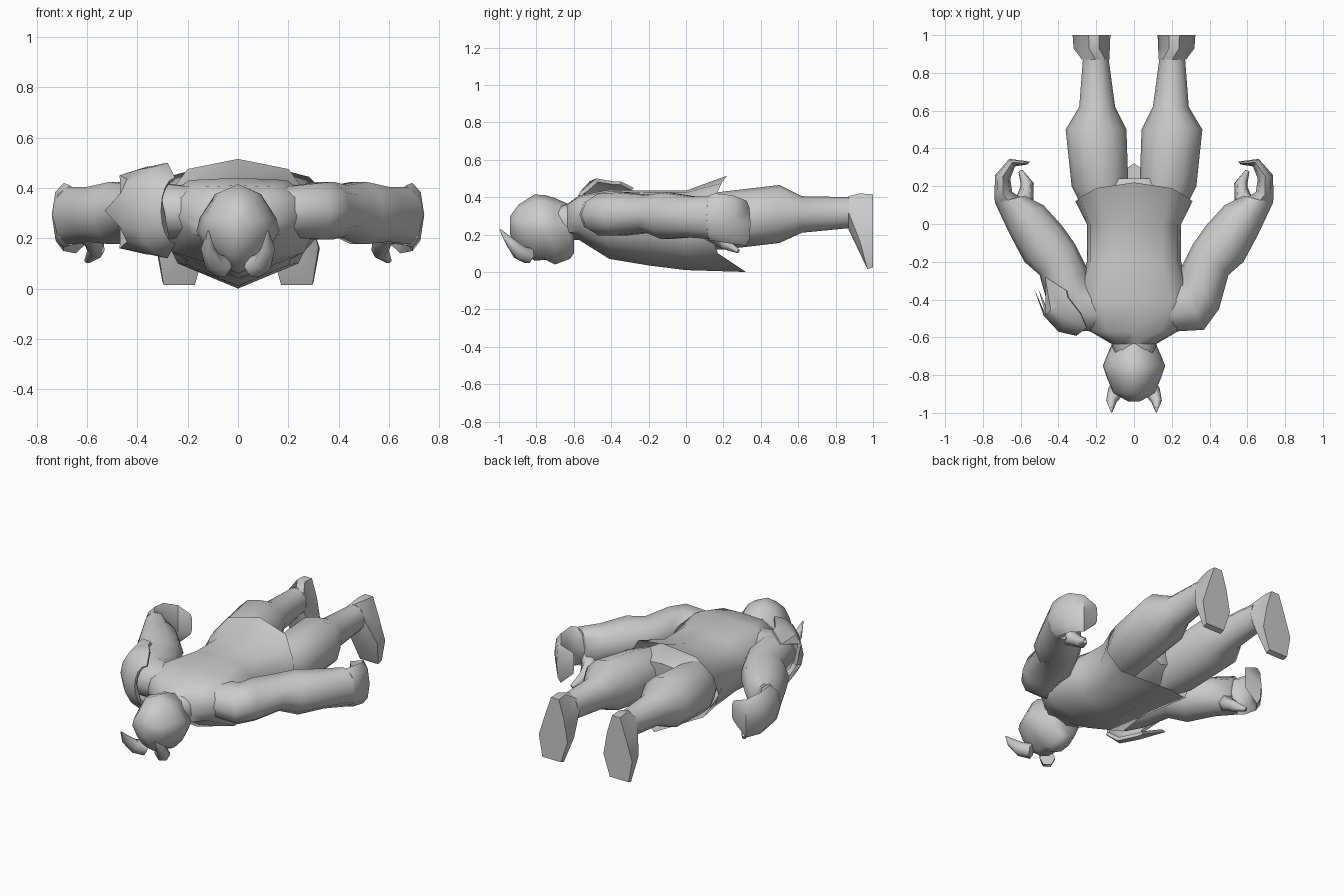
import bpy, bmesh, math
from mathutils import Vector

if "Cube" in bpy.data.objects:
    bpy.data.objects.remove(bpy.data.objects["Cube"])


def loft(name, rings, side=1, caps=(True, True), angle=50):
    """Skin a list of equal-length point rings; side=-1 mirrors across x."""
    bm = bmesh.new()
    vs = [[bm.verts.new((p[0] * side, p[1], p[2])) for p in r] for r in rings]
    n = len(vs[0])
    for a, b in zip(vs, vs[1:]):
        for i in range(n):
            j = (i + 1) % n
            bm.faces.new((a[i], a[j], b[j], b[i]))
    if caps[0]:
        bm.faces.new(vs[0])
    if caps[1]:
        bm.faces.new(vs[-1])
    bmesh.ops.recalc_face_normals(bm, faces=bm.faces)
    me = bpy.data.meshes.new(name)
    bm.to_mesh(me)
    bm.free()
    ob = bpy.data.objects.new(name, me)
    bpy.context.collection.objects.link(ob)
    bpy.ops.object.select_all(action='DESELECT')
    ob.select_set(True)
    bpy.context.view_layer.objects.active = ob
    bpy.ops.object.shade_smooth_by_angle(angle=math.radians(angle))
    return ob


def mirrored(half):
    """Complete a half section running from its top to its bottom."""
    return half + [(-p[0],) + tuple(p[1:]) for p in reversed(half[1:-1])]


def slices(shape, table):
    """Rings across y from rows of y, half width, top z, bottom z."""
    out = []
    for y, w, top, bot in table:
        c, h = (top + bot) / 2, (top - bot) / 2
        out.append([(x * w, y, c + z * h) for x, z in mirrored(shape)])
    return out


def band(outer, inner, lo, hi, n=10):
    """Oval ring between two plan points."""
    o, i = Vector(outer), Vector(inner)
    c, d = (o + i) / 2, (o - i) / 2
    out = []
    for k in range(n):
        t = 2 * math.pi * k / n
        p = c + d * math.cos(t)
        out.append((p.x, p.y, (lo + hi) / 2 + (hi - lo) / 2 * math.sin(t)))
    return out


def spike(name, pts, side=1, n=6):
    """Tapering horn along rows of x, y, z, radius."""
    rings = []
    for k, p in enumerate(pts):
        a, b = pts[max(k - 1, 0)], pts[min(k + 1, len(pts) - 1)]
        q = (Vector(b[:3]) - Vector(a[:3])).to_track_quat('Z', 'Y')
        rings.append([Vector(p[:3]) + q @ Vector((p[3] * math.cos(t), p[3] * math.sin(t), 0))
                      for t in (2 * math.pi * j / n for j in range(n))])
    return loft(name, rings, side, angle=70)


# torso and flaring coat with a pointed front hem
body = [(0, 1), (.6, .95), (.93, .6), (1, 0), (.82, -.6), (0, -1)]
hem = mirrored([(0, .22, .515), (.2, .19, .475), (.285, .14, .36),
                (.31, .12, .24), (.24, .17, .1), (0, .32, 0)])
rings = slices(body, [(-.64, .11, .36, .17), (-.57, .23, .41, .17),
                      (-.41, .32, .44, .07), (-.2, .25, .435, .035), (0, .25, .435, .01)])
loft("coat", rings + [hem], caps=(True, False))
loft("hips", slices(body, [(-.02, .23, .42, .1), (.12, .26, .43, .12),
                          (.24, .12, .4, .2)]))

# head with narrow face, and neck
skull = [(0, 1), (.55, .8), (.92, .25), (1, -.05), (.7, -.55), (.3, -.9), (0, -1)]
loft("head", slices(skull, [(-.94, .03, .3, .2), (-.895, .11, .36, .12),
                           (-.81, .145, .415, .06), (-.75, .165, .41, .065),
                           (-.7, .145, .395, .04), (-.62, .11, .36, .07), (-.6, .09, .35, .1)]))
loft("neck", slices(body, [(-.7, .1, .35, .14), (-.6, .13, .37, .18)]))

thigh = [(.08, .03, .27, .12, .41), (.2, .03, .33, .12, .43), (.5, .04, .362, .155, .465),
         (.62, .1, .29, .21, .405), (.88, .135, .27, .235, .4)]
arm = [((.2, -.57), (.18, -.32), .2, .41), ((.37, -.56), (.25, -.3), .19, .425),
       ((.45, -.45), (.25, -.23), .19, .43), ((.5, -.27), (.31, -.11), .205, .415),
       ((.58, -.2), (.38, -.01), .17, .43), ((.66, -.05), (.48, .1), .18, .41),
       ((.735, .11), (.58, .15), .17, .41)]
hand = [((.735, .11), (.6, .14), .17, .41), ((.74, .14), (.645, .17), .165, .42),
        ((.735, .26), (.655, .24), .15, .41), ((.66, .345), (.63, .305), .14, .38),
        ((.55, .33), (.565, .315), .22, .35)]

# boot sole: narrow heel on top, broad toe below
sole = [(.325, 1, .16), (.28, 1, .3), (.24, 1, .415), (.185, 1, .415),
        (.15, 1, .3), (.125, 1, .16), (.17, 1, .025), (.3, 1, .025)]
toe = [(x * .96 + .008, .93 + .04 * (z < .1), z - .01 if z < .1 else z + .005) for x, y, z in sole]

for s in (1, -1):
    # legs
    loft("leg", [band((b, y), (a, y), lo, hi, 12) for y, a, b, lo, hi in thigh], s)
    # boots with downward toes
    loft("boot", [band((.275, .87), (.13, .87), .225, .405, 8), toe, sole], s)
    # arms and cupped hands
    loft("arm", [band(*r) for r in arm], s)
    loft("hand", [band(*r, 8) for r in hand], s)
    spike("thumb", [(.62, .08, .25, .06), (.575, .14, .2, .045),
                    (.565, .21, .15, .035), (.6, .28, .11, .012)], s)
    # horns
    spike("horn", [(.06, -.84, .085, .045), (.1, -.89, .105, .042),
                   (.12, -.94, .16, .028), (.118, -.995, .228, .004)], s)

# shoulder guard on one side: a curved shell ending in three swept blades
guard = []
for cx, cy, rx, rz in [(-.25, -.55, .07, .13), (-.28, -.48, .15, .19), (-.35, -.39, .16, .175)]:
    guard.append([Vector((cx - .8 * rx * math.sin(t), cy - .6 * rx * math.sin(t),
                          .31 + rz * math.cos(t)))
                  for t in (math.pi * k / 8 for k in range(9))])
blades = [p.copy() for p in guard[-1]]
for k, tip in ((1, (-.47, -.28, .45)), (4, (-.53, -.34, .31)), (7, (-.47, -.28, .16))):
    blades[k] = Vector(tip)
for k in (0, 8):
    blades[k] += Vector((-.01, .04, 0))
guard.append(blades)
core = Vector((-.29, -.38, .31))
loft("shoulder_guard", [r + [p.lerp(core, .1) for p in reversed(r)] for r in guard])
